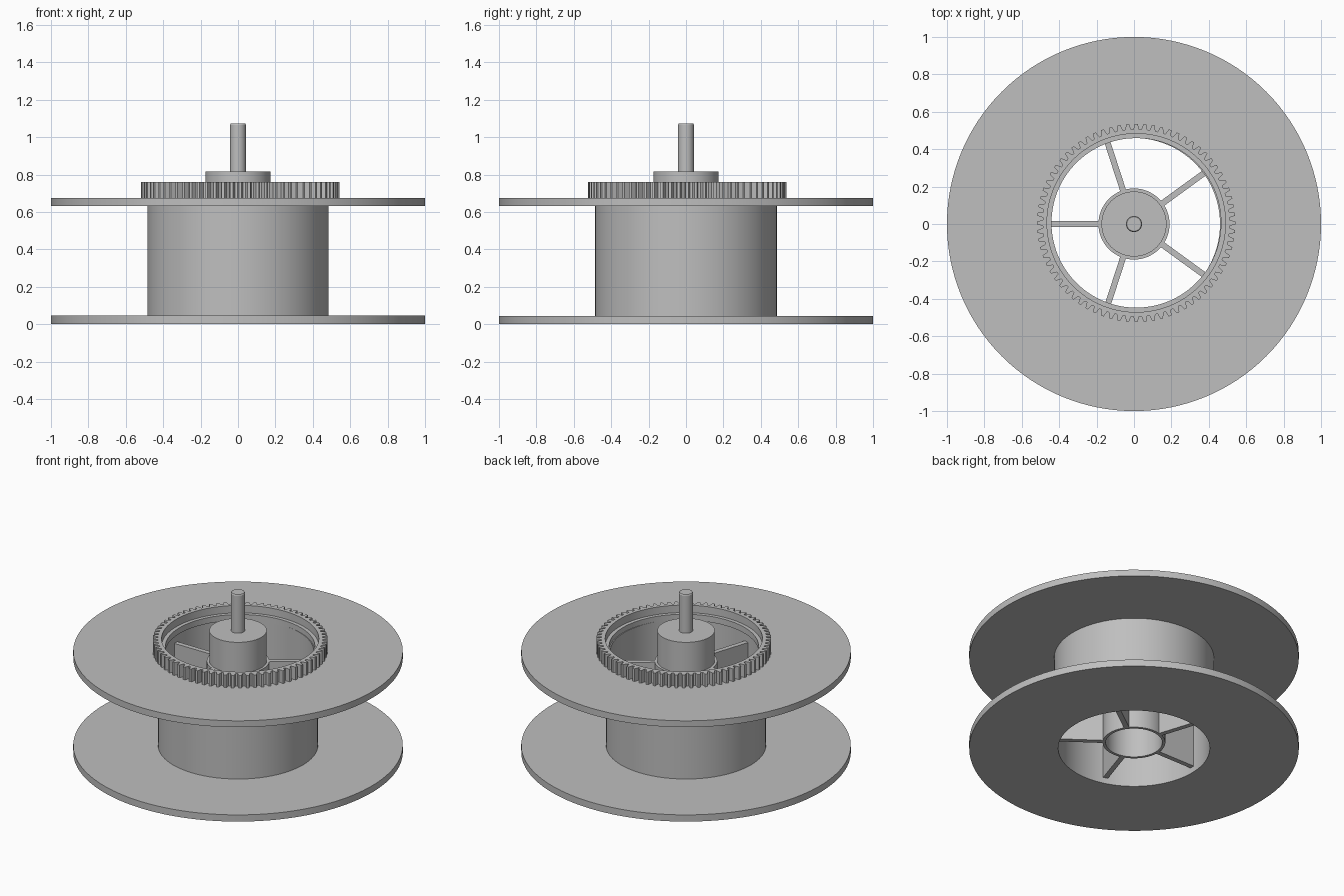
import bpy
import bmesh
import math
from mathutils import Matrix

cube = bpy.data.objects.get("Cube")
if cube:
    bpy.data.objects.remove(cube, do_unlink=True)

GREY = (0.52, 0.52, 0.52, 1.0)
grey = bpy.data.materials.new("plain_grey")
grey.use_nodes = True
grey.diffuse_color = GREY
grey.node_tree.nodes["Principled BSDF"].inputs["Base Color"].default_value = GREY


def finish(name, bm):
    """Turn a bmesh into a named, shaded object."""
    bmesh.ops.remove_doubles(bm, verts=bm.verts, dist=1e-5)
    bmesh.ops.recalc_face_normals(bm, faces=bm.faces)
    mesh = bpy.data.meshes.new(name)
    bm.to_mesh(mesh)
    bm.free()
    mesh.materials.append(grey)
    obj = bpy.data.objects.new(name, mesh)
    bpy.context.collection.objects.link(obj)
    bpy.ops.object.select_all(action='DESELECT')
    obj.select_set(True)
    bpy.context.view_layer.objects.active = obj
    bpy.ops.object.shade_smooth_by_angle(angle=math.radians(25))
    return obj


def lathe(name, profile, angles, closed=True, teeth=None):
    """Spin (radius, height) points; radius None takes the toothed outline."""
    bm = bmesh.new()
    loops = []
    for r, z in profile:
        loop = []
        for i, a in enumerate(angles):
            rad = teeth[i % len(teeth)] if r is None else r
            loop.append(bm.verts.new((rad * math.cos(a), rad * math.sin(a), z)))
        loops.append(loop)
    pairs = list(zip(loops, loops[1:]))
    if closed:
        pairs.append((loops[-1], loops[0]))
    n = len(angles)
    for low, high in pairs:
        for i in range(n):
            j = (i + 1) % n
            bm.faces.new((low[i], low[j], high[j], high[i]))
    # Profiles that start on the axis collapse into triangle fans
    bmesh.ops.dissolve_degenerate(bm, dist=1e-5, edges=bm.edges)
    return finish(name, bm)


def circle(n):
    return [math.tau * i / n for i in range(n)]


# Spool: two flanges and the hollow drum between them
lathe("spool_body", [(0.46, 0), (1, 0), (1, 0.045), (0.485, 0.045),
                     (0.485, 0.632), (1, 0.632), (1, 0.675), (0.46, 0.675)],
      circle(128))

# Gear ring, slightly off centre, with an inner ledge
TEETH = 72
tooth_steps = (-0.36, -0.16, 0.16, 0.36)
tooth_angles = [math.tau * (k + s) / TEETH for k in range(TEETH) for s in tooth_steps]
gear = lathe("gear_ring", [(None, 0.67), (None, 0.76), (0.477, 0.76),
                           (0.477, 0.71), (0.453, 0.71), (0.453, 0.67)],
             tooth_angles, teeth=(0.5, 0.53, 0.53, 0.5))
gear.location = (0.012, 0.006, 0)

# Hub: sleeve open at the bottom, with a narrower solid cap
lathe("hub", [(0, 0.57), (0.172, 0.57), (0.172, 0.04), (0.19, 0.04),
              (0.19, 0.61), (0.174, 0.61), (0.174, 0.815), (0, 0.815)],
      circle(64), closed=False)

# Axle with a small chamfer at the tip
lathe("axle", [(0, 0.8), (0.043, 0.8), (0.043, 1.066), (0.039, 1.072), (0, 1.072)],
      circle(24), closed=False)

# Five upright plates joining the hub to the drum
for k in range(5):
    bm = bmesh.new()
    inner, outer, bottom, top = 0.182, 0.47, 0.04, 0.61
    place = (Matrix.Rotation(math.pi + math.tau * k / 5, 4, 'Z')
             @ Matrix.Translation(((inner + outer) / 2, 0, (bottom + top) / 2))
             @ Matrix.Diagonal((outer - inner, 0.032, top - bottom, 1)))
    bmesh.ops.create_cube(bm, size=1, matrix=place)
    finish(f"spoke_{k + 1}", bm)
